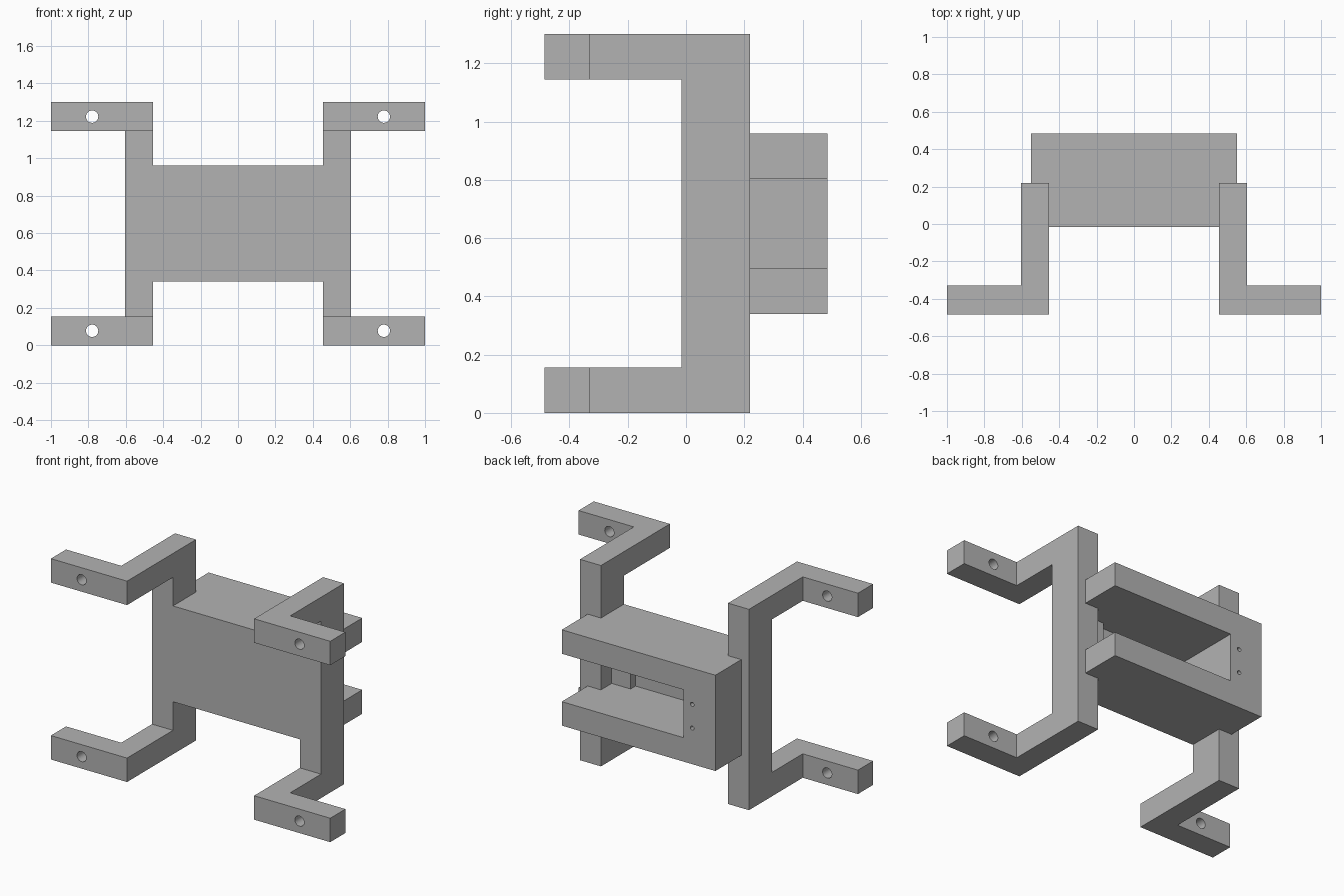
import bpy
import bmesh
from mathutils import Vector

cube = bpy.data.objects.get("Cube")
if cube:
    bpy.data.objects.remove(cube, do_unlink=True)

grey = bpy.data.materials.new("mid grey")
grey.use_nodes = True
colour = (0.45, 0.45, 0.45, 1)
grey.diffuse_color = colour
grey.node_tree.nodes["Principled BSDF"].inputs["Base Color"].default_value = colour


def prism(name, points, push):
    """Extrude a flat outline along a vector."""
    bm = bmesh.new()
    face = bm.faces.new([bm.verts.new(p) for p in points])
    made = bmesh.ops.extrude_face_region(bm, geom=[face])["geom"]
    moved = [v for v in made if isinstance(v, bmesh.types.BMVert)]
    bmesh.ops.translate(bm, verts=moved, vec=Vector(push))
    bmesh.ops.recalc_face_normals(bm, faces=bm.faces)
    mesh = bpy.data.meshes.new(name)
    bm.to_mesh(mesh)
    bm.free()
    mesh.materials.append(grey)
    obj = bpy.data.objects.new(name, mesh)
    bpy.context.collection.objects.link(obj)
    return obj


def box(name, x, y, z):
    outline = [(x[i], y[j], z[0]) for i, j in ((0, 0), (1, 0), (1, 1), (0, 1))]
    return prism(name, outline, (0, 0, z[1] - z[0]))


def cut(target, cutter):
    mod = target.modifiers.new(cutter.name, "BOOLEAN")
    mod.operation = "DIFFERENCE"
    mod.solver = "EXACT"
    mod.object = cutter
    cutter.hide_render = True
    cutter.hide_viewport = True
    cutter.display_type = "WIRE"


def drill(target, x, z, radius, y):
    """Round hole running front to back."""
    bpy.ops.mesh.primitive_cylinder_add(
        vertices=32, radius=radius, depth=y[1] - y[0],
        location=(x, sum(y) / 2, z), rotation=(1.570796, 0, 0))
    drill_bit = bpy.context.object
    drill_bit.name = target.name + "_hole_cutter"
    drill_bit.data.materials.append(grey)
    cut(target, drill_bit)


INNER, OUTER = 0.455, 0.605         # post sides
FRONT, MID, BACK = -0.485, -0.015, 0.22
REAR = 0.485
TOP, BAR = 1.3, 0.155
LOW, HIGH = 0.34, 0.96              # body height
BLOCK = 0.55

# Body: a plate between the posts with a wider block behind
half = [(INNER, MID), (INNER, BACK), (BLOCK, BACK), (BLOCK, REAR)]
plan = half + [(-x, y) for x, y in reversed(half)]
body = prism("body", [(x, y, LOW) for x, y in plan], (0, 0, HIGH - LOW))

# Slot open at the left end, with a deeper pocket in the middle
slot_z = (0.495, 0.805)
cut(body, box("slot_cutter", (-0.32, 0.7), (0.11, 0.6), slot_z))
cut(body, box("pocket_cutter", (-0.32, 0.32), (0.06, 0.3), slot_z))

# Two small screw holes at the closed end
for z in (0.573, 0.727):
    drill(body, -0.384, z, 0.013, (0.25, 0.6))

for side, s in (("left", 1), ("right", -1)):
    # C-shaped post with forward arms
    outline = [(FRONT, 0), (BACK, 0), (BACK, TOP), (FRONT, TOP),
               (FRONT, TOP - BAR), (MID, TOP - BAR), (MID, BAR), (FRONT, BAR)]
    prism(side + "_post", [(s * INNER, y, z) for y, z in outline],
          (s * (OUTER - INNER), 0, 0))
    # Mounting tabs pointing outwards
    for level, z in (("lower", 0), ("upper", TOP - BAR)):
        tab = box(f"{side}_{level}_tab", sorted((s * OUTER, s)),
                  (FRONT, FRONT + BAR), (z, z + BAR))
        drill(tab, s * 0.78, z + BAR / 2, 0.033, (-0.6, -0.2))
